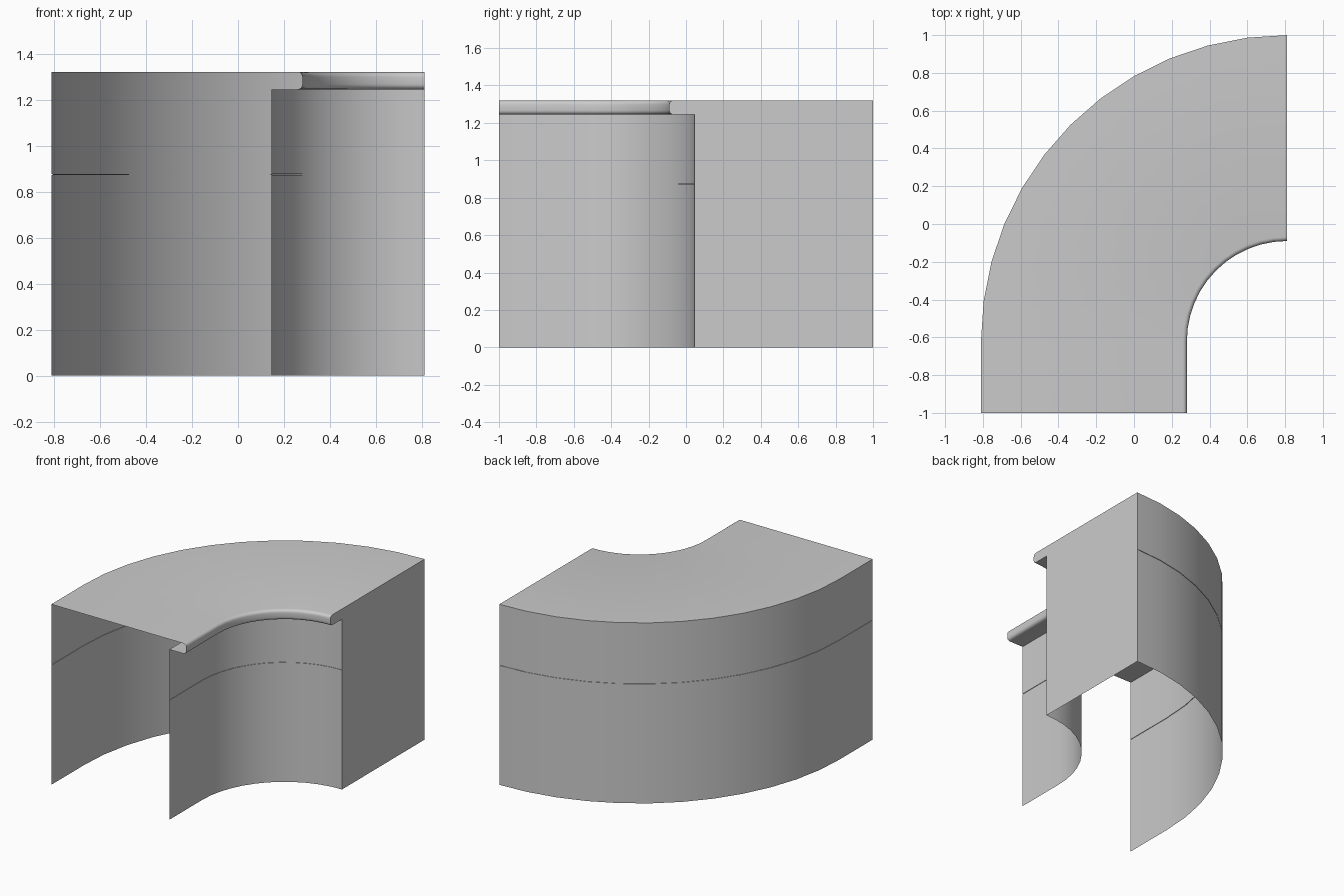
import bpy, bmesh, math

if "Cube" in bpy.data.objects:
    bpy.data.objects.remove(bpy.data.objects["Cube"])

CX, CY = 0.81, -0.62          # centre of the bend
R_OUT, R_WALL, R_LIP = 1.62, 0.665, 0.53
TOP, UNDER, SEAM = 1.32, 1.245, 0.875
SEGS = 12


def stations():
    # (x, y) position per radius: open straight end, then a quarter bend
    yield lambda r: (CX - r, -1.0)
    for i in range(SEGS + 1):
        a = math.pi - math.pi / 2 * i / SEGS
        yield lambda r, a=a: (CX + r * math.cos(a), CY + r * math.sin(a))


def finish(name, bm):
    mesh = bpy.data.meshes.new(name)
    bm.to_mesh(mesh)
    bm.free()
    ob = bpy.data.objects.new(name, mesh)
    bpy.context.collection.objects.link(ob)
    bpy.ops.object.select_all(action='DESELECT')
    ob.select_set(True)
    bpy.context.view_layer.objects.active = ob
    bpy.ops.object.shade_smooth_by_angle(angle=math.radians(35))
    return ob


def sweep(name, profile):
    # profile of (radius, z) points carried along the bend
    bm = bmesh.new()
    rows = [[bm.verts.new((*place(r), z)) for r, z in profile] for place in stations()]
    for a, b in zip(rows, rows[1:]):
        for j in range(len(profile) - 1):
            bm.faces.new((a[j], b[j], b[j + 1], a[j + 1]))
    return finish(name, bm)


def wall_profile(r, top, inward):
    # upright panel with a hairline seam groove
    d = 0.004 * inward
    return [(r, 0), (r, SEAM - 0.002), (r + d, SEAM - 0.002),
            (r + d, SEAM + 0.002), (r, SEAM + 0.002), (r, top)]


# counter surface with rounded overhanging lip
rr = 0.022
lip = []
for zc, start in ((TOP - rr, 90), (UNDER + rr, 180)):
    for k in range(5):
        a = math.radians(start + 22.5 * k)
        lip.append((R_LIP + rr + rr * math.cos(a), zc + rr * math.sin(a)))
top_profile = [(R_OUT, TOP)] + lip + [(R_WALL, UNDER)]
sweep("counter_top", top_profile)

# outer and inner curved walls
outer = wall_profile(R_OUT, TOP, -1)
inner = wall_profile(R_WALL, UNDER, 1)
sweep("outer_wall", outer)
sweep("inner_wall", inner[::-1])

# closed end panel; the other end stays open
outline = [(R_OUT, 0)] + top_profile + [(R_WALL, 0)]
bm = bmesh.new()
face = bm.faces.new([bm.verts.new((CX, CY + r, z)) for r, z in outline])
face.normal_update()
if face.normal.x < 0:
    face.normal_flip()
finish("end_panel", bm)
